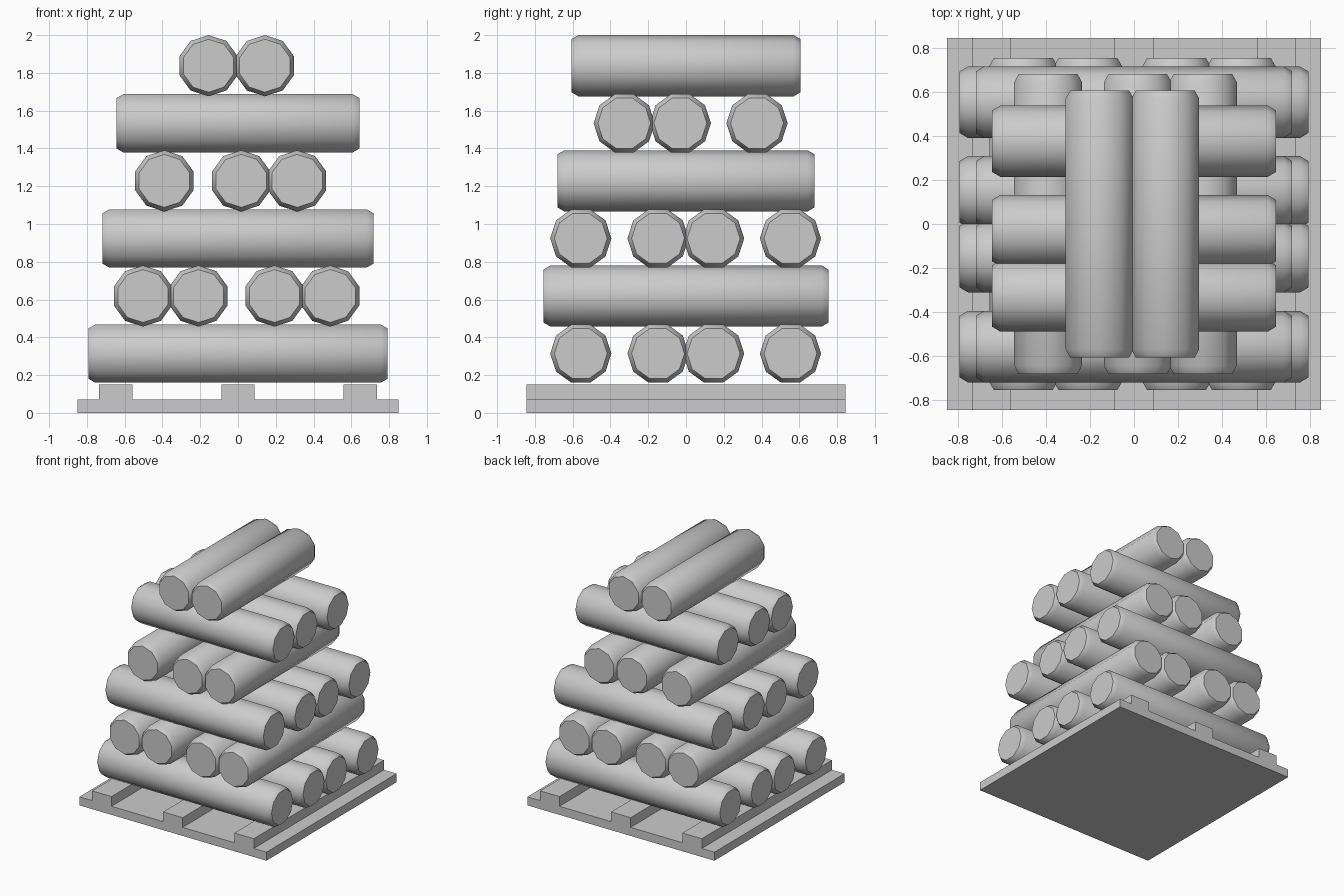
import bpy, bmesh, math
from mathutils import Matrix

cube = bpy.data.objects.get("Cube")
if cube:
    bpy.data.objects.remove(cube, do_unlink=True)

GREY = (0.6, 0.6, 0.6, 1.0)
mat = bpy.data.materials.new("plain grey")
mat.use_nodes = True
mat.diffuse_color = GREY
mat.node_tree.nodes["Principled BSDF"].inputs["Base Color"].default_value = GREY

RADIUS, SIDES = 0.162, 10
CHAMFER, INSET = 0.037, 0.022


def finish(name, bm):
    bmesh.ops.recalc_face_normals(bm, faces=bm.faces)
    mesh = bpy.data.meshes.new(name)
    bm.to_mesh(mesh)
    bm.free()
    mesh.materials.append(mat)
    obj = bpy.data.objects.new(name, mesh)
    bpy.context.collection.objects.link(obj)
    return obj


def box(name, size, center):
    bm = bmesh.new()
    bmesh.ops.create_cube(bm, size=1, matrix=Matrix.Translation(center) @ Matrix.Diagonal((*size, 1)))
    return finish(name, bm)


def log(name, axis, half, offset, z):
    """Ten-sided log with chamfered ends, lying along x or y."""
    bm = bmesh.new()
    stations = [(-half, RADIUS - INSET), (CHAMFER - half, RADIUS),
                (half - CHAMFER, RADIUS), (half, RADIUS - INSET)]
    rings = []
    for along, r in stations:
        ring = []
        for i in range(SIDES):
            a = math.tau * i / SIDES
            c, s = r * math.cos(a), r * math.sin(a)
            # corners point sideways on x logs, up and down on y logs
            co = (along, offset + c, z + s) if axis == "x" else (offset + s, along, z + c)
            ring.append(bm.verts.new(co))
        rings.append(ring)
    for a, b in zip(rings, rings[1:]):
        for i in range(SIDES):
            j = (i + 1) % SIDES
            bm.faces.new((a[i], a[j], b[j], b[i]))
    bm.faces.new(rings[0])
    bm.faces.new(rings[-1])
    obj = finish(name, bm)
    bpy.ops.object.select_all(action="DESELECT")
    obj.select_set(True)
    bpy.context.view_layer.objects.active = obj
    bpy.ops.object.shade_smooth_by_angle(angle=math.radians(40))


# Pallet: flat board with three runners
box("pallet_board", (1.70, 1.69, 0.07), (0, 0, 0.035))
for side, x in (("right", -0.647), ("middle", 0), ("left", 0.647)):
    box(f"pallet_runner_{side}", (0.177, 1.69, 0.08), (x, 0, 0.11))

# Log layers, alternating direction and shrinking upwards
wide_row = (-0.557, -0.148, 0.146, 0.553)
layers = [
    ("x", 0.792, wide_row),
    ("y", 0.755, (-0.503, -0.209, 0.193, 0.488)),
    ("x", 0.718, wide_row),
    ("y", 0.681, (-0.39, 0.017, 0.313)),
    ("x", 0.644, (-0.327, -0.03, 0.376)),
    ("y", 0.607, (-0.156, 0.142)),
]
for level, (axis, half, offsets) in enumerate(layers):
    for n, offset in enumerate(offsets):
        log(f"log_layer_{level + 1}_{n + 1}", axis, half, offset, 0.314 + 0.3048 * level)
